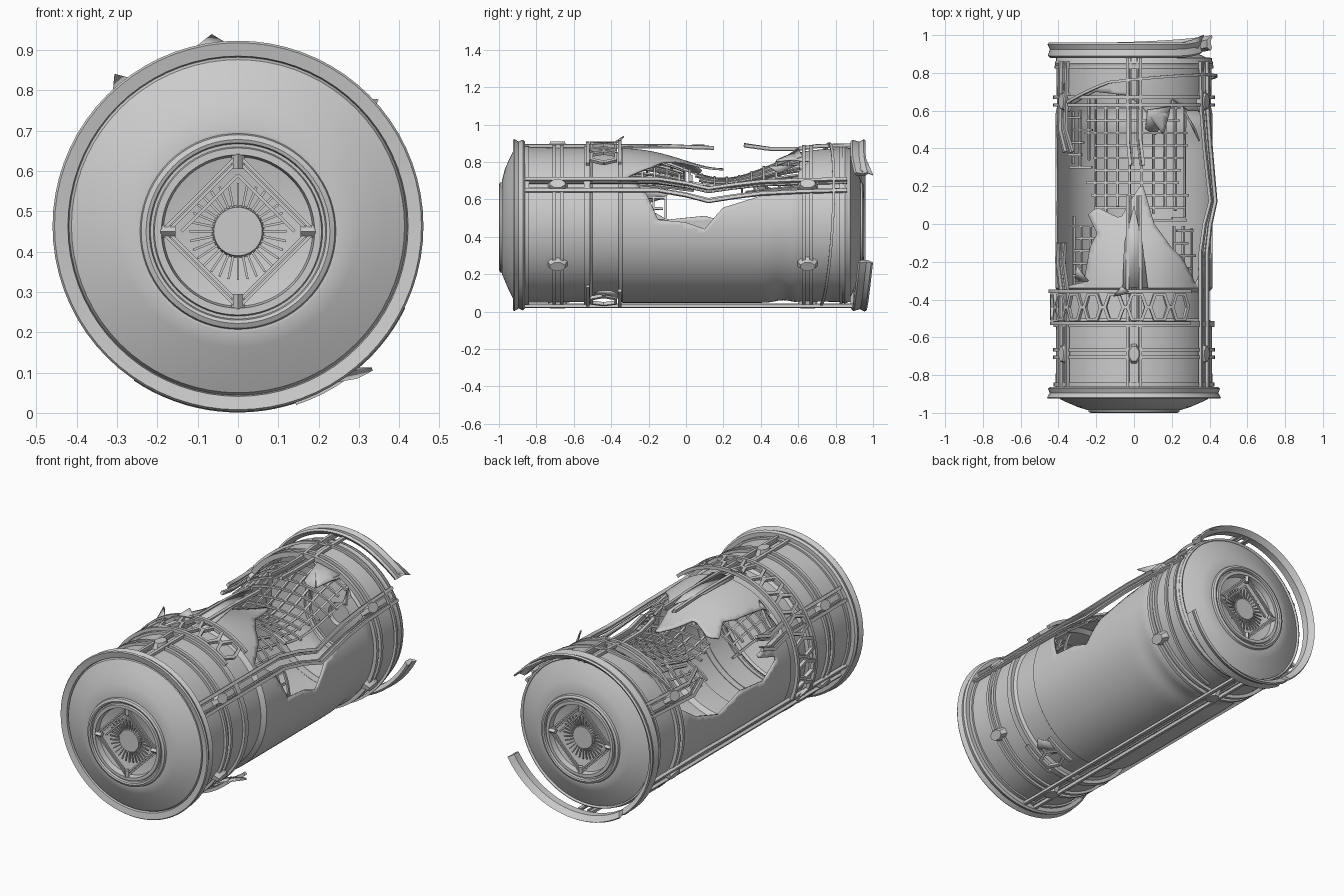
import bpy, bmesh, math, random
from math import sin, cos, radians, exp
from mathutils import Vector, Matrix
from mathutils.geometry import intersect_point_line

if "Cube" in bpy.data.objects:
    bpy.data.objects.remove(bpy.data.objects["Cube"])

random.seed(4)
CZ = 0.463  # height of the tank axis


def sag(a, y):
    # collapse of the torn roof
    return 0.14 * exp(-((y - 0.2) / 0.3) ** 2) * max(0, sin(radians(a))) ** 2


def P(a, r, y, droop=0.0):
    a_ = radians(a)
    return Vector((r * cos(a_), y, CZ + r * sin(a_) - droop * sag(a, y)))


def finish(name, bm):
    bmesh.ops.recalc_face_normals(bm, faces=bm.faces)
    me = bpy.data.meshes.new(name)
    bm.to_mesh(me)
    bm.free()
    ob = bpy.data.objects.new(name, me)
    bpy.context.collection.objects.link(ob)
    bpy.ops.object.select_all(action='DESELECT')
    ob.select_set(True)
    bpy.context.view_layer.objects.active = ob
    bpy.ops.object.shade_smooth_by_angle(angle=radians(35))
    return ob


def lathe(name, prof, a0=0, a1=360, n=72, closed=False, warp=None):
    # profile of (radius, y) spun about the tank axis, optionally a warped arc
    bm = bmesh.new()
    cols = []
    for i in range(n + 1):
        a = a0 + (a1 - a0) * i / n
        dr, dy = warp(a) if warp else (0, 0)
        cols.append([bm.verts.new(P(a, r + dr, y + dy)) for r, y in prof])
    m = len(prof)
    for i in range(n):
        for j in range(m if closed else m - 1):
            k = (j + 1) % m
            bm.faces.new((cols[i][j], cols[i + 1][j], cols[i + 1][k], cols[i][k]))
    if closed and a1 - a0 < 360:
        bm.faces.new(cols[0])
        bm.faces.new(cols[-1])
    bmesh.ops.remove_doubles(bm, verts=bm.verts, dist=1e-5)
    return finish(name, bm)


def bars(name, paths, rad):
    # four-sided bars along polylines, joined in one mesh
    bm = bmesh.new()
    for pts in paths:
        prev = None
        for i, p in enumerate(pts):
            t = (pts[min(i + 1, len(pts) - 1)] - pts[max(i - 1, 0)]).normalized()
            out = Vector((p.x, 0, p.z - CZ))
            out = out - t * out.dot(t)
            out = out.normalized() if out.length > 1e-4 else t.orthogonal().normalized()
            s = t.cross(out)
            ring = [bm.verts.new(p + rad * (u * out + v * s)) for u, v in ((1, 1), (1, -1), (-1, -1), (-1, 1))]
            if prev:
                for k in range(4):
                    bm.faces.new((prev[k], prev[k - 1], ring[k - 1], ring[k]))
            else:
                bm.faces.new(ring)
            prev = ring
        bm.faces.new(prev)
    return finish(name, bm)


def arc(a0, a1, r, y, droop=0.0, step=4):
    n = max(2, int(abs(a1 - a0) / step))
    return [P(a0 + (a1 - a0) * i / n, r, y, droop) for i in range(n + 1)]


def plate(name, pts, thick=0.008):
    # torn sheet from (angle, radius, y) corners
    bm = bmesh.new()
    bm.faces.new([bm.verts.new(P(*p)) for p in pts])
    bmesh.ops.triangulate(bm, faces=bm.faces)
    ob = finish(name, bm)
    ob.modifiers.new("thickness", 'SOLIDIFY').thickness = thick


# Hull skin: unrolled grid, torn opening removed, then wrapped round the axis
HOLE = [(-3, .1), (2, 0), (4, -.15), (27, -.22), (38, -.32), (52, -.18), (62, -.12), (75, 0), (84, .22),
        (93, .12), (100, .03), (118, .09), (126, .05), (118, -.05), (124, -.12), (130, -.31), (150, -.33),
        (156, -.06), (165, -.24), (176, -.1), (173, .1), (181, .3), (172, .5), (160, .62), (140, .64),
        (120, .7), (95, .68), (84, .62), (68, .47), (60, .66), (45, .6), (28, .6), (24, .4), (14, .2)]
K = 0.0072
poly = [Vector((a * K, y, 0)) for a, y in HOLE]
edges = list(zip(poly, poly[1:] + poly[:1]))


def inside(p):
    hit = False
    for a, b in edges:
        if (a.y > p.y) != (b.y > p.y) and p.x < a.x + (b.x - a.x) * (p.y - a.y) / (b.y - a.y):
            hit = not hit
    return hit


def nearest(p):
    best = []
    for a, b in edges:
        q, t = intersect_point_line(p, a, b)
        q = a.lerp(b, min(1, max(0, t)))
        best.append(((q - p).length, q))
    return min(best, key=lambda e: e[0])[1]


STEPS = [(-.88, .415), (-.52, .412), (-.505, .394), (-.36, .394), (-.34, .416), (.58, .416), (.62, .408), (.88, .412)]


def hull_r(y):
    for (y0, r0), (y1, r1) in zip(STEPS, STEPS[1:]):
        if y <= y1:
            return r0 + (r1 - r0) * (y - y0) / (y1 - y0)
    return STEPS[-1][1]


bm = bmesh.new()
NA, NY = 120, 88
grid = [[bm.verts.new(((-90 + 3 * i) * K, -.88 + .02 * j, 0)) for j in range(NY + 1)] for i in range(NA + 1)]
for i in range(NA):
    for j in range(NY):
        bm.faces.new((grid[i][j], grid[i + 1][j], grid[i + 1][j + 1], grid[i][j + 1]))
bmesh.ops.delete(bm, geom=[f for f in bm.faces if inside(f.calc_center_median())], context='FACES')
for v in bm.verts:
    if v.is_boundary and -85 * K < v.co.x < 265 * K and abs(v.co.y) < .85:
        v.co = nearest(v.co)
for v in bm.verts:
    a, y = v.co.x / K, v.co.y
    dent = .014 * exp(-((y - .52) / .06) ** 2) * max(0, -sin(radians(a)))
    v.co = P(a, hull_r(y) - dent, y, .8)
bmesh.ops.remove_doubles(bm, verts=bm.verts, dist=1e-4)
hull = finish("hull_skin", bm)
hull.modifiers.new("thickness", 'SOLIDIFY').thickness = .01

# End caps with hub, diamond frame and fan fins
CAP = [(.41, -.87), (.42, -.9), (.413, -.915), (.36, -.942), (.3, -.968), (.25, -.984), (.243, -.983), (.24, -.994),
       (.228, -1), (.22, -.997), (.217, -.985), (.21, -.985), (.207, -.996), (.19, -.996), (.185, -.965),
       (.14, -.955), (.065, -.945), (.06, -.968), (0, -.968)]
for side, my in (("front", lambda y: y), ("back", lambda y: -y - .05)):
    cap = lathe(side + "_cap", [(r, my(y)) for r, y in CAP])
    for v in cap.data.vertices:
        if math.hypot(v.co.x, v.co.z - CZ) < .28:
            v.co.z -= .013
    frame = [[P(90 * k, q, my(-.985)), P(90 * k + 90, q, my(-.985))] for k in range(4) for q in (.19, .175)]
    frame += [[P(90 * k, .14, my(-.972)), P(90 * k + 90, .14, my(-.972))] for k in (0, 1)]
    fins = [[P(k * 11.25, .062, my(-.962)), P(k * 11.25, .12, my(-.964))] for k in range(32)]
    brackets = [[P(90 * k, .155, my(-.985)), P(90 * k, .192, my(-.985))] for k in range(4)]
    for part, paths, rad in (("diamond_frame", frame, .004), ("frame_brackets", brackets, .011), ("fan_fins", fins, .003)):
        bars(f"{side}_{part}", paths, rad).location.z = -.013

# Flanges: whole in front, torn and peeled away at the back
FL = [(.418, -.895), (.422, -.918), (.455, -.925), (.46, -.918), (.446, -.895), (.456, -.872), (.446, -.862), (.415, -.862)]
lathe("front_flange", FL, closed=True)
BF = [(.425, .935), (.452, .96), (.458, .95), (.446, .925), (.456, .89), (.446, .88), (.425, .895)]
lathe("back_flange_upper", BF, 38, 232, 50, True, lambda a: (0, .02 * max(0, (60 - a) / 22) ** 2))
lathe("back_flange_peeled", BF, 236, 334, 28, True, lambda a: (.004, .04 * ((a - 236) / 98) ** 2))

# Hoops round the hull
for i, (y, w, r) in enumerate([(-.705, .009, .428), (-.665, .009, .428), (-.53, .016, .426), (-.85, .01, .425),
                               (.63, .009, .428), (.67, .009, .428), (.83, .008, .42)]):
    lathe(f"hoop_{i}", [(.4, y - w), (r, y - w), (r, y + w), (.4, y + w)], closed=True)
loose = [P(a, .434, .74 + .05 * sin(radians(a + 60))) for a in range(-78, 112, 6)]
loose += [P(a, .434, .74 - .003 * (a - 112)) for a in range(114, 150, 6)]
bars("loose_hoop", [loose], .007)

# Clamps where hoops meet rails (the rear top one is torn off)
for y in (-.687, .65):
    for k in range(6):
        if (k, y) == (1, .65):
            continue
        a = 30 + 60 * k
        bm = bmesh.new()
        bmesh.ops.create_cone(bm, cap_ends=True, segments=8, radius1=.062, radius2=.042, depth=.045,
                              matrix=Matrix.Rotation(radians(22.5), 4, 'Z'))
        m = Matrix.Translation(P(a, .423, y)) @ Matrix.Rotation(radians(90 - a), 4, 'Y')
        bmesh.ops.transform(bm, matrix=m @ Matrix.Diagonal((.66, 1, 1, 1)), verts=bm.verts)
        finish(f"clamp_{k}", bm)

# Paired long rails as (angle, radius, y) paths, some snapped
RAILS = {
    "right_rail": [(30, .43, -.87), (30, .43, -.15), (26, .435, 0), (21, .45, .12), (24, .445, .25), (27, .44, .4), (29, .43, .6), (30, .43, .86)],
    "top_rail_front": [(90, .425, -.87), (90, .425, -.1), (90, .415, .15)],
    "top_rail_back": [(88, .43, .31), (90, .41, .45), (90, .41, .6), (90, .425, .7), (90, .43, .93)],
    "left_rail_front": [(150, .43, -.87), (150, .43, -.35), (153, .44, -.2), (149, .45, -.1)],
    "left_rail_back": [(146, .42, .38), (152, .43, .5), (150, .43, .86)],
    "lower_left_rail": [(210, .43, -.87), (210, .43, .2), (208, .435, .4), (210, .43, .86)],
    "bottom_rail": [(270, .435, -.87), (270, .435, .9)],
}
for name, path in RAILS.items():
    bars(name, [[P(a + d, r, y) for a, r, y in path] for d in (-4.6, 4.6)], .0085)
    bars(name + "_web", [[P(a + d, r - .01, y) for a, r, y in path] for d in (-2.5, 2.5)], .004)

# Hexagon truss girdle, with a broken piece low on the right
for name, a0, a1, dr in (("girdle_upper", 48, 206, 0), ("girdle_scrap", 288, 313, .012)):
    r = .437 + dr
    bars(name + "_rails", [arc(a0, a1, r, -.525), arc(a0, a1 - 3, r + .008, -.355)], .009)
    cells = []
    a = a0 + 8
    while a < a1 - 5:
        hexa = [(-6.5, -.44), (-3.5, -.505), (3.5, -.505), (6.5, -.44), (3.5, -.375), (-3.5, -.375), (-6.5, -.44)]
        cells.append([P(a + d, r, y) for d, y in hexa])
        cells.append([P(a + 6.5, r, -.44), P(a + 9.5, r, -.44)])
        a += 16
    bars(name + "_cells", cells, .009)

# Exposed reinforcing lattice, sagging with the roof
mesh_bars = []
for a0, a1, y0, y1 in ((46, 128, .02, .68), (98, 148, -.34, .04), (4, 30, -.24, -.08), (128, 150, .3, .66), (38, 62, -.3, .05)):
    y = y0
    while y <= y1:
        mesh_bars.append(arc(a0 + random.uniform(-4, 8), a1 + random.uniform(-8, 4), .392, y, 1))
        y += .066
    a = a0
    while a <= a1:
        s, e = y0 + random.uniform(-.03, .08), y1 + random.uniform(-.08, .03)
        mesh_bars.append([P(a, .386, s + (e - s) * i / 12, 1) for i in range(13)])
        a += 9.5
bars("roof_lattice", mesh_bars, .006)

# Torn sheet scraps
plate("scrap_flange_tip", [(36, .46, 1.0), (41, .45, .93), (70, .44, .9), (62, .445, .945), (46, .455, .975)])
plate("scrap_top", [(98, .43, -.34), (80, .425, -.34), (84, .43, -.1), (90, .43, .1), (97, .43, -.1)])
plate("scrap_top_back", [(80, .42, .6), (62, .42, .62), (70, .34, .47), (80, .35, .5)])
plate("scrap_low_right", [(300, .43, -.5), (309, .46, -.46), (313, .49, -.4), (308, .48, -.36), (296, .44, -.38)])
plate("scrap_top_girdle", [(92, .44, -.36), (104, .45, -.38), (98, .475, -.33)])
plate("scrap_upper_left", [(124, .43, -.3), (136, .43, -.3), (129, .48, -.22)])
plate("scrap_upper_right", [(40, .43, .5), (50, .42, .6), (42, .47, .44)])
